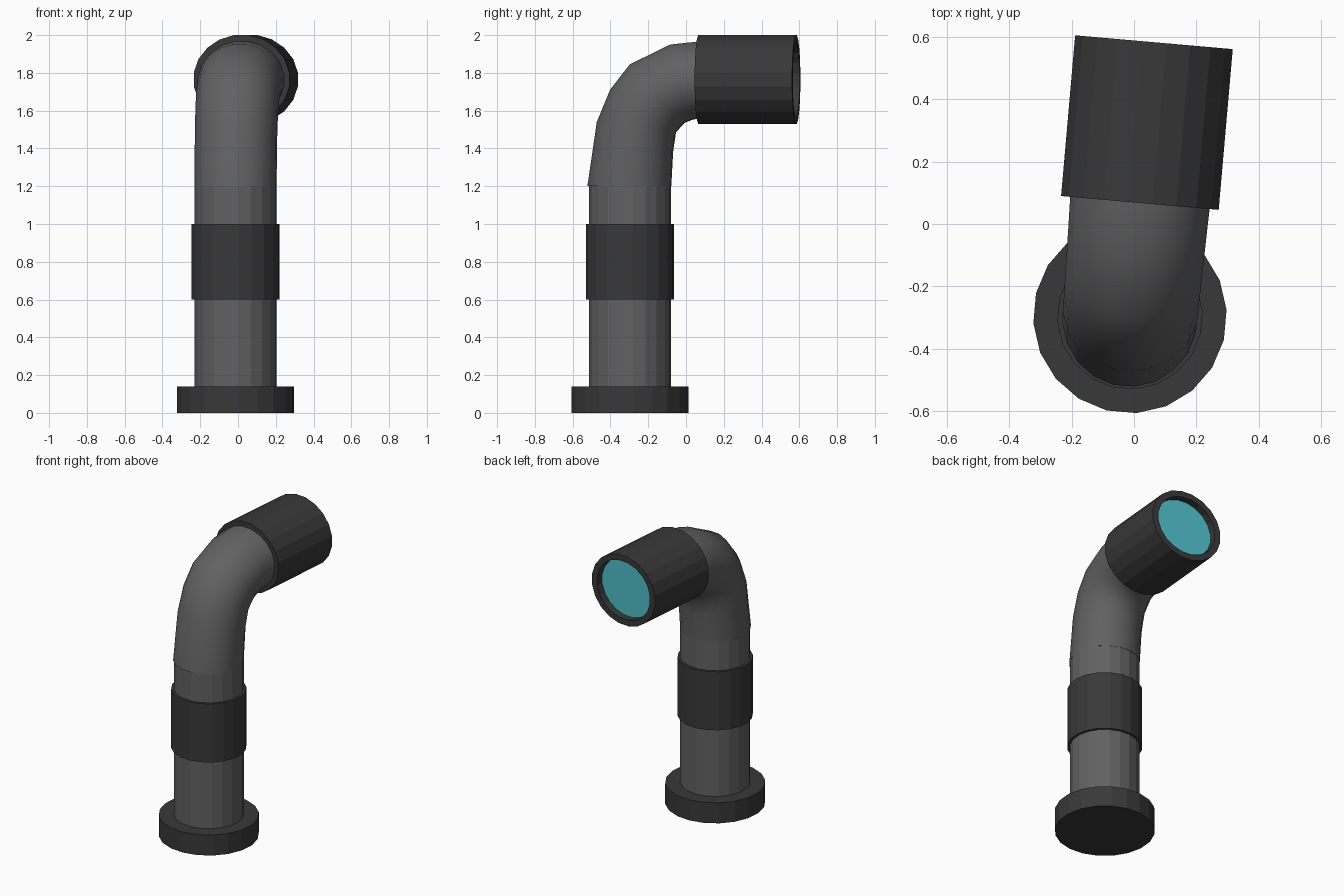
import bpy, bmesh
from math import sin, cos, pi, radians

if "Cube" in bpy.data.objects:
    bpy.data.objects.remove(bpy.data.objects["Cube"])

N = 20
YAW = radians(5)
CX, CY = -0.013, -0.297


def material(name, rgb):
    m = bpy.data.materials.new(name)
    m.diffuse_color = (*rgb, 1)
    m.use_nodes = True
    m.node_tree.nodes["Principled BSDF"].inputs["Base Color"].default_value = m.diffuse_color
    return m


dark = material("dark_grey", (0.04, 0.04, 0.04))
mid = material("mid_grey", (0.12, 0.12, 0.12))
teal = material("teal_glass", (0.08, 0.53, 0.6))


def loft(name, rings, mat, smooth=False):
    """Each ring: outer point, inner point (forward, z) and sideways half-width."""
    bm = bmesh.new()
    k = 1 / cos(pi / N)
    loops = []
    for (av, az), (bv, bz), w in rings:
        loop = []
        for i in range(N):
            t = (i + 0.5) * 2 * pi / N
            c, s = cos(t) * k / 2, sin(t) * k * w
            v = (av + bv) / 2 + c * (av - bv)
            z = (az + bz) / 2 + c * (az - bz)
            loop.append(bm.verts.new((CX + v * sin(YAW) + s * cos(YAW),
                                      CY + v * cos(YAW) - s * sin(YAW), z)))
        loops.append(loop)
    for p, q in zip(loops, loops[1:]):
        for i in range(N):
            j = (i + 1) % N
            bm.faces.new((p[i], p[j], q[j], q[i]))
    bm.faces.new(loops[0][::-1])
    if len(loops) > 1:
        bm.faces.new(loops[-1])
        bmesh.ops.recalc_face_normals(bm, faces=bm.faces[:])
    me = bpy.data.meshes.new(name)
    bm.to_mesh(me)
    bm.free()
    me.materials.append(mat)
    ob = bpy.data.objects.new(name, me)
    bpy.context.collection.objects.link(ob)
    if smooth:
        bpy.ops.object.select_all(action='DESELECT')
        ob.select_set(True)
        bpy.context.view_layer.objects.active = ob
        bpy.ops.object.shade_smooth_by_angle(angle=radians(35))
    return ob


def flat(r, z):
    return ((-r, z), (r, z), r)


def upright(v, h, w, z=1.765):
    return ((v, z + h), (v, z - h), w)


# Upright tube with its foot and collar
loft("base_flange", [flat(0.307, 0), flat(0.307, 0.14)], dark)
loft("lower_pipe", [flat(0.215, 0.14), flat(0.215, 1.2)], mid)
loft("collar", [flat(0.231, 0.6), flat(0.231, 1.0)], dark)

# Bent elbow
elbow = [
    ((-0.52, 1.20), (-0.08, 1.20), 0.215),
    ((-0.47, 1.54), (-0.07, 1.385), 0.216),
    ((-0.40, 1.71), (-0.055, 1.485), 0.217),
    ((-0.295, 1.845), (-0.01, 1.535), 0.219),
    ((-0.08, 1.95), (0.035, 1.553), 0.222),
    ((0.08, 1.967), (0.08, 1.56), 0.225),
]
loft("elbow", [((a[0] - CY, a[1]), (b[0] - CY, b[1]), w) for a, b, w in elbow],
     mid, smooth=True)

# Head with a recessed front
loft("head", [upright(0.366, 0.235, 0.254), upright(0.884, 0.235, 0.254),
              upright(0.884, 0.195, 0.212), upright(0.83, 0.195, 0.212)], dark)
loft("lens", [upright(0.832, 0.194, 0.211), upright(0.838, 0.194, 0.211)], teal)
